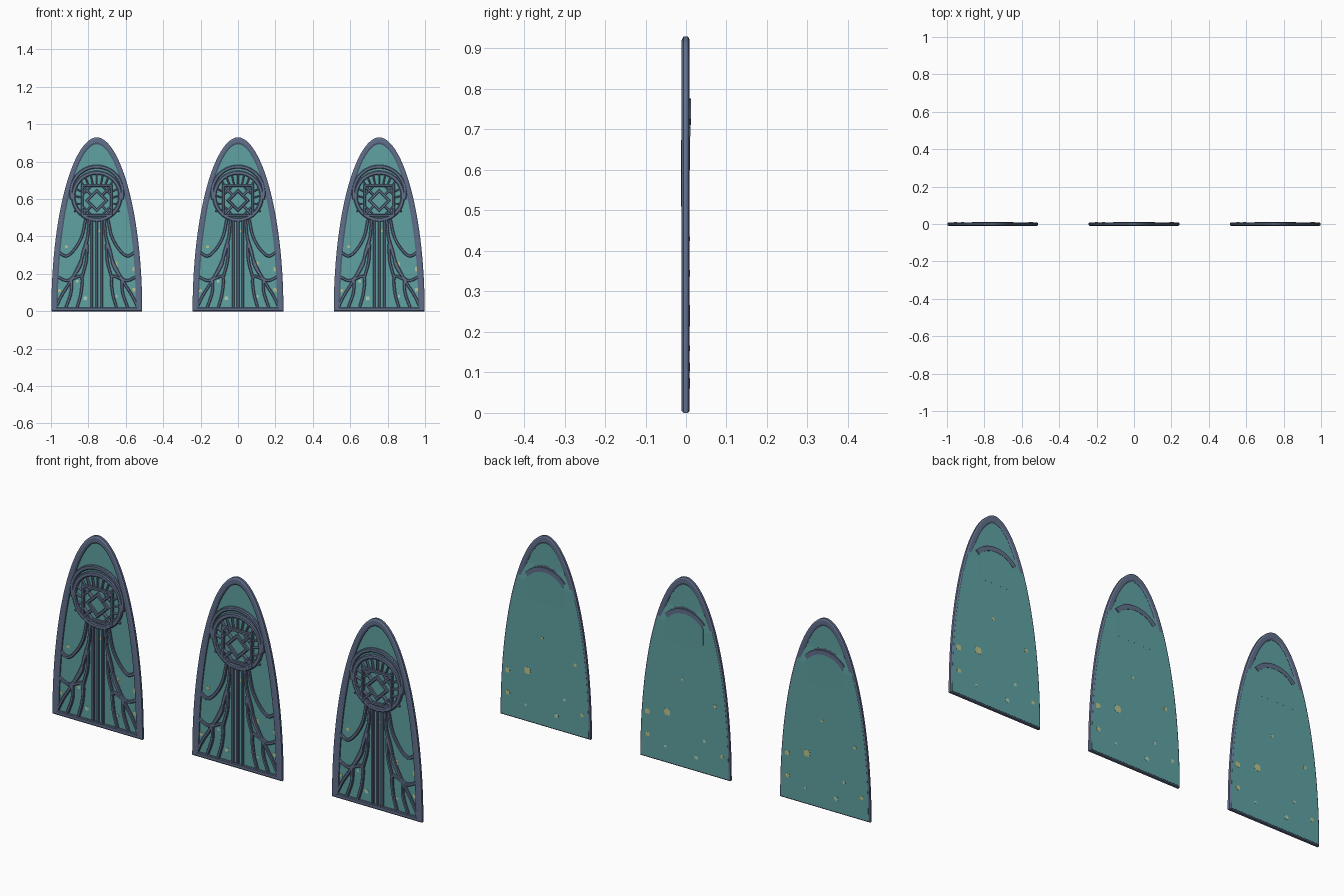
import bpy, bmesh, math
from mathutils import Vector

if "Cube" in bpy.data.objects:
    bpy.data.objects.remove(bpy.data.objects["Cube"])

def mat(name, c):
    m = bpy.data.materials.new(name)
    m.diffuse_color = (*c, 1)
    m.use_nodes = True
    m.node_tree.nodes["Principled BSDF"].inputs["Base Color"].default_value = m.diffuse_color
    return m

LEAD = mat("slate blue lead", (0.12, 0.16, 0.26))
GLASS = mat("teal glass", (0.115, 0.36, 0.36))
FLECK = mat("pale yellow fleck", (0.50, 0.55, 0.26))
PALE = mat("pale green fleck", (0.40, 0.62, 0.48))
CENTRES = (-0.755, 0.0, 0.755)

def finish(bm, name, m):
    """One mesh shared by the three windows."""
    bmesh.ops.recalc_face_normals(bm, faces=bm.faces)
    me = bpy.data.meshes.new(name)
    bm.to_mesh(me)
    bm.free()
    me.materials.append(m)
    for x in CENTRES:
        ob = bpy.data.objects.new(name, me)
        ob.location.x = x
        bpy.context.collection.objects.link(ob)

def half_arch(a, h, z0, n=40):
    """Closed pointed-ellipse outline as (x, z), from bottom right round to bottom left."""
    right = []
    for i in range(n + 1):
        t = i / n * math.pi / 2
        right.append((a * math.cos(t) ** 1.05, max(h * math.sin(t), z0)))
    right[-1] = (0, h)
    return right + [(-x, z) for x, z in right[-2::-1]]

def sweep(bm, sections, closed):
    rings = [[bm.verts.new(p) for p in s] for s in sections]
    n, k = len(rings), len(rings[0])
    for i in range(n if closed else n - 1):
        a, b = rings[i], rings[(i + 1) % n]
        for j in range(k):
            bm.faces.new((a[j], a[(j + 1) % k], b[(j + 1) % k], b[j]))
    if not closed:
        bm.faces.new(rings[0])
        bm.faces.new(rings[-1])

def bar(bm, pts, w=0.016, front=-0.009, back=0.004, closed=False):
    """Bevelled strip following (x, z) points."""
    P = [Vector(p) for p in pts]
    n, secs = len(P), []
    for i, p in enumerate(P):
        a = P[i - 1] if (closed or i) else p
        b = P[(i + 1) % n] if (closed or i < n - 1) else p
        d1, d2 = (p - a), (b - p)
        d1 = d1.normalized() if d1.length else d2.normalized()
        d2 = d2.normalized() if d2.length else d1
        t = (d1 + d2).normalized()
        nrm = Vector((-t.y, t.x)) / max(0.5, t.dot(d1))
        sec = []
        for s, y in ((-.5, back), (-.5, front + .004), (-.3, front),
                     (.3, front), (.5, front + .004), (.5, back)):
            q = p + nrm * (s * w)
            sec.append((q.x, y, q.y))
        secs.append(sec)
    sweep(bm, secs, closed)

def smooth(pts, n=6):
    """Catmull-Rom through the points."""
    P = [Vector(p) for p in pts]
    P = [2 * P[0] - P[1]] + P + [2 * P[-1] - P[-2]]
    out = []
    for i in range(1, len(P) - 2):
        a, b, c, d = P[i - 1:i + 3]
        for k in range(n):
            t = k / n
            out.append(0.5 * (2 * b + (c - a) * t + (2 * a - 5 * b + 4 * c - d) * t * t
                              + (3 * b - a - 3 * c + d) * t ** 3))
    return out + [P[-2]]

def arc(cz, r, a0, a1, n):
    return [(r * math.cos(math.radians(a0 + (a1 - a0) * i / n)),
             cz + r * math.sin(math.radians(a0 + (a1 - a0) * i / n))) for i in range(n + 1)]

# outer frame, rounded section between two arches
bm = bmesh.new()
outer, inner = half_arch(0.243, 0.93, 0.0), half_arch(0.209, 0.893, 0.02)
secs = []
for o, i in zip(outer, inner):
    o, i = Vector(o), Vector(i)
    sec = []
    for f, y in ((0, .005), (0, -.006), (.25, -.0105), (.75, -.0105),
                 (1, -.006), (1, .004), (.75, .0085), (.2, .0085)):
        q = o.lerp(i, f)
        sec.append((q.x, y, q.y))
    secs.append(sec)
sweep(bm, secs, True)
finish(bm, "window_frame", LEAD)

# glass pane, flush with the frame behind and recessed at the tip
bm = bmesh.new()
def back_y(z):
    return 0.0092 - 0.0062 * min(1, max(0, (z - 0.70) / 0.08))
secs = []
for x, z in half_arch(0.236, 0.91, 0.006)[:40]:
    secs.append([(-x, 0.001, z), (x, 0.001, z), (x, back_y(z), z), (-x, back_y(z), z)])
sweep(bm, secs, False)
finish(bm, "glass_pane", GLASS)

# rosette: ring, hood arch, square with diamond, spokes
bm = bmesh.new()
bar(bm, arc(0.615, 0.126, 0, 360, 48)[:-1], 0.022, -0.010, closed=True)
bar(bm, arc(0.635, 0.138, -15, 195, 40), 0.020, -0.010)
cz, s = 0.592, 0.078
bar(bm, [(-s, cz - s), (s, cz - s), (s, cz + s), (-s, cz + s)], 0.014, -0.012, closed=True)
d = 0.052
bar(bm, [(0, cz - d), (d, cz), (0, cz + d), (-d, cz)], 0.014, -0.012, closed=True)
for sx in (-1, 1):
    for sz in (-1, 1):
        bar(bm, [(sx * s, cz + sz * s), (sx * d / 2, cz + sz * d / 2)], 0.013, -0.011)
        bar(bm, [(sx * .03, cz + sz * s), (sx * .052, cz + sz * .052), (sx * s, cz + sz * .03)], 0.010, -0.011)
    for dz in (-.05, -.018, .014, .046):
        bar(bm, [(sx * s, cz + dz), (sx * .122, cz + dz * 1.3 + .008)], 0.009)
for a in range(45, 136, 15):
    c, q = math.cos(math.radians(a)), math.sin(math.radians(a))
    bar(bm, [(c * .085, .595 + q * .085), (c * .128, .612 + q * .128)], 0.009)
finish(bm, "rosette_lead", LEAD)

# stems below the rosette and the bottom rail
bm = bmesh.new()
for x in (-0.026, -0.009, 0.009, 0.026) [::3] + (0.0,):
    bar(bm, [(x, 0.49), (x, 0.015)], 0.014)
curves = [
    [(.040, .49), (.052, .38), (.085, .27), (.135, .17), (.185, .09), (.215, .03)],
    [(.060, .49), (.080, .40), (.120, .33), (.165, .295), (.215, .325)],
    [(.048, .40), (.075, .31), (.090, .24), (.150, .165), (.222, .19)],
    [(.052, .36), (.056, .27), (.078, .185)],
    [(.135, .17), (.082, .185), (.084, .10), (.105, .02)],
    [(.135, .17), (.138, .10), (.165, .02)],
]
for c in curves:
    for sx in (-1, 1):
        bar(bm, [(sx * p.x, p.y) for p in smooth(c)], 0.015)
bar(bm, [(-.215, .014), (.215, .014)], 0.014, -0.0105)
finish(bm, "stem_lead", LEAD)

# hood arch showing through at the back
bm = bmesh.new()
bar(bm, arc(0.635, 0.130, 40, 140, 20), 0.022, 0.002, 0.012)
finish(bm, "back_hood_arch", LEAD)

# glass swelling under the back arch
bm = bmesh.new()
secs = []
for i in range(13):
    x = -0.1 + 0.2 * i / 12
    top = 0.635 + math.sqrt(0.122 ** 2 - x * x)
    secs.append([(x, .004, top), (x, .0108, top), (x, .0094, .60), (x, .004, .60)])
sweep(bm, secs, False)
finish(bm, "back_glass_swelling", GLASS)

# small flecks seen on both faces of the glass
def flecks(name, m, spots):
    bm = bmesh.new()
    for x, z, r in spots:
        secs = []
        for y in (0.0002, 0.0099):
            secs.append([(x + r * (1 + .25 * (k % 2)) * math.cos(k * math.pi / 4), y,
                          z + r * (1 + .25 * (k % 2)) * math.sin(k * math.pi / 4)) for k in range(8)])
        sweep(bm, secs, False)
    finish(bm, name, m)

flecks("yellow_flecks", FLECK, [(.095, .25, .016), (.202, .225, .012), (-.163, .345, .008),
                                (-.2, .11, .008), (0.2, .115, .010), (0.015, .43, .006)])
flecks("green_flecks", PALE, [(-.062, .07, .010), (-.105, .16, .007), (.105, .08, .006)])
